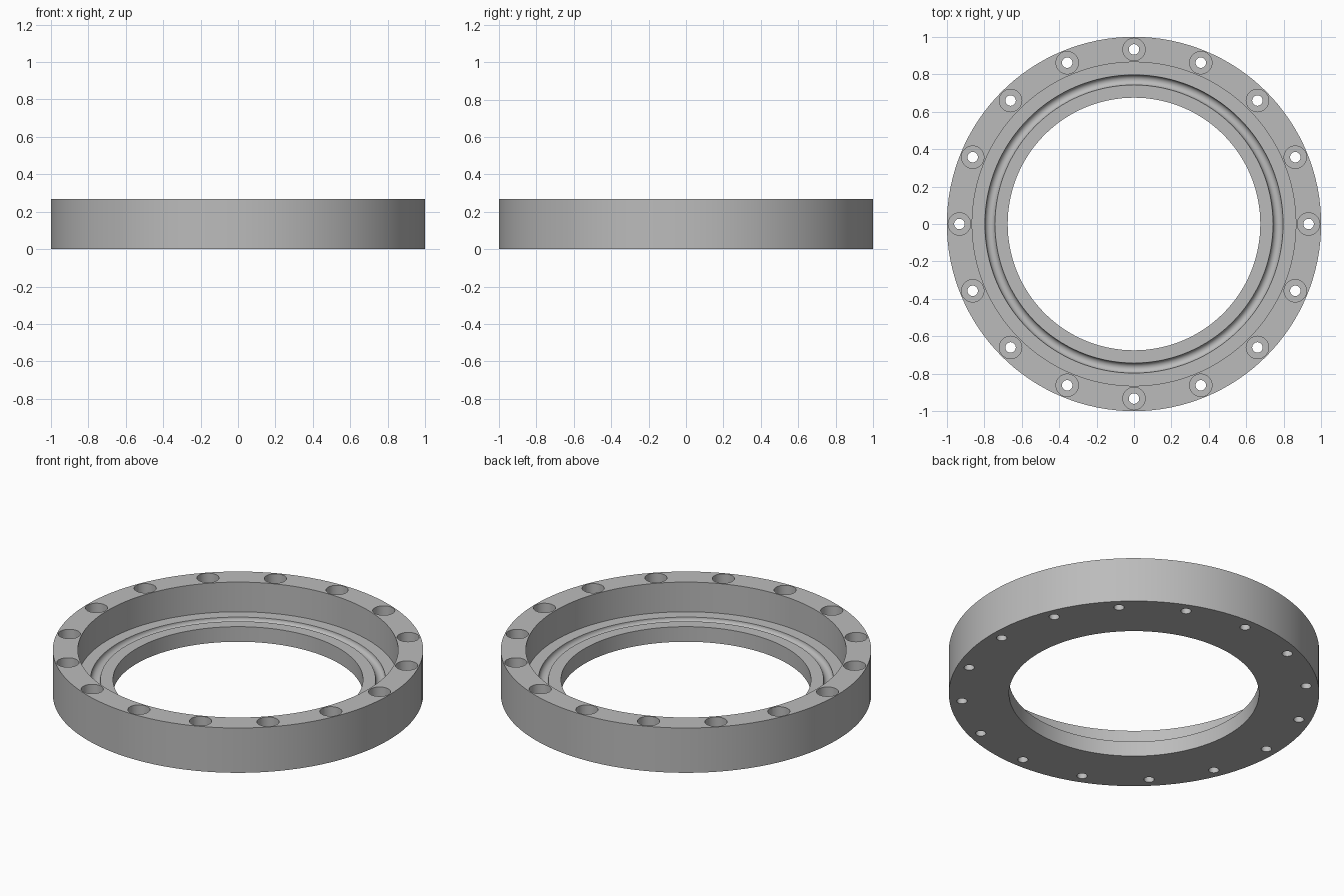
import bpy
import bmesh
from math import cos, sin, pi, radians
from mathutils import Vector

if "Cube" in bpy.data.objects:
    bpy.data.objects.remove(bpy.data.objects["Cube"], do_unlink=True)

HEIGHT, FLOOR = 0.267, 0.09
OUTER, RECESS, BORE = 1.0, 0.865, 0.675
GROOVE_MID, GROOVE_R = 0.77, 0.027
BOLTS, BOLT_CIRCLE = 16, 0.933
HOLE_R, HEAD_R, HEAD_DEPTH = 0.028, 0.06, 0.08


def revolve(bm, profile, segments, centre=(0, 0), closed=True):
    """Turn an (r, z) profile about a vertical axis; open profiles get end caps."""
    rings = []
    for i in range(segments):
        a = 2 * pi * i / segments
        rings.append([bm.verts.new((centre[0] + r * cos(a), centre[1] + r * sin(a), z))
                      for r, z in profile])
    n = len(profile)
    for i, ring in enumerate(rings):
        nxt = rings[(i + 1) % segments]
        for j in range(n if closed else n - 1):
            k = (j + 1) % n
            bm.faces.new((ring[j], nxt[j], nxt[k], ring[k]))
    if not closed:
        for end in (0, n - 1):
            bm.faces.new([ring[end] for ring in rings])


def make_object(name, bm):
    bmesh.ops.recalc_face_normals(bm, faces=bm.faces)
    mesh = bpy.data.meshes.new(name)
    bm.to_mesh(mesh)
    bm.free()
    obj = bpy.data.objects.new(name, mesh)
    bpy.context.collection.objects.link(obj)
    return obj


# Flange ring: stepped section with a round seal groove in the inner ledge
groove = [(GROOVE_MID + GROOVE_R * cos(a), FLOOR - GROOVE_R * sin(a))
          for a in (pi * i / 12 for i in range(13))]
section = [(BORE, 0), (OUTER, 0), (OUTER, HEIGHT), (RECESS, HEIGHT),
           (RECESS, FLOOR)] + groove + [(BORE, FLOOR)]
bm = bmesh.new()
revolve(bm, section, 128)
ring = make_object("flange_ring", bm)

# Counterbored bolt holes
step = HEIGHT - HEAD_DEPTH
bolt_section = [(HOLE_R, -0.05), (HOLE_R, step), (HEAD_R, step), (HEAD_R, HEIGHT + 0.05)]
bm = bmesh.new()
for i in range(BOLTS):
    a = 2 * pi * i / BOLTS
    revolve(bm, bolt_section, 32, (BOLT_CIRCLE * cos(a), BOLT_CIRCLE * sin(a)), closed=False)
cutter = make_object("bolt_hole_cutter", bm)
cutter.hide_render = True

cut = ring.modifiers.new("bolt_holes", 'BOOLEAN')
cut.operation, cut.solver, cut.object = 'DIFFERENCE', 'EXACT', cutter
bpy.ops.object.select_all(action='DESELECT')
bpy.context.view_layer.objects.active = ring
ring.select_set(True)
bpy.ops.object.modifier_apply(modifier=cut.name)
bpy.data.objects.remove(cutter, do_unlink=True)

# Plain grey metal
grey = bpy.data.materials.new("grey_metal")
grey.use_nodes = True
colour = (0.5, 0.5, 0.5, 1)
grey.diffuse_color = colour
grey.node_tree.nodes["Principled BSDF"].inputs["Base Color"].default_value = colour
ring.data.materials.clear()
ring.data.materials.append(grey)

bpy.ops.object.shade_smooth_by_angle(angle=radians(30))
